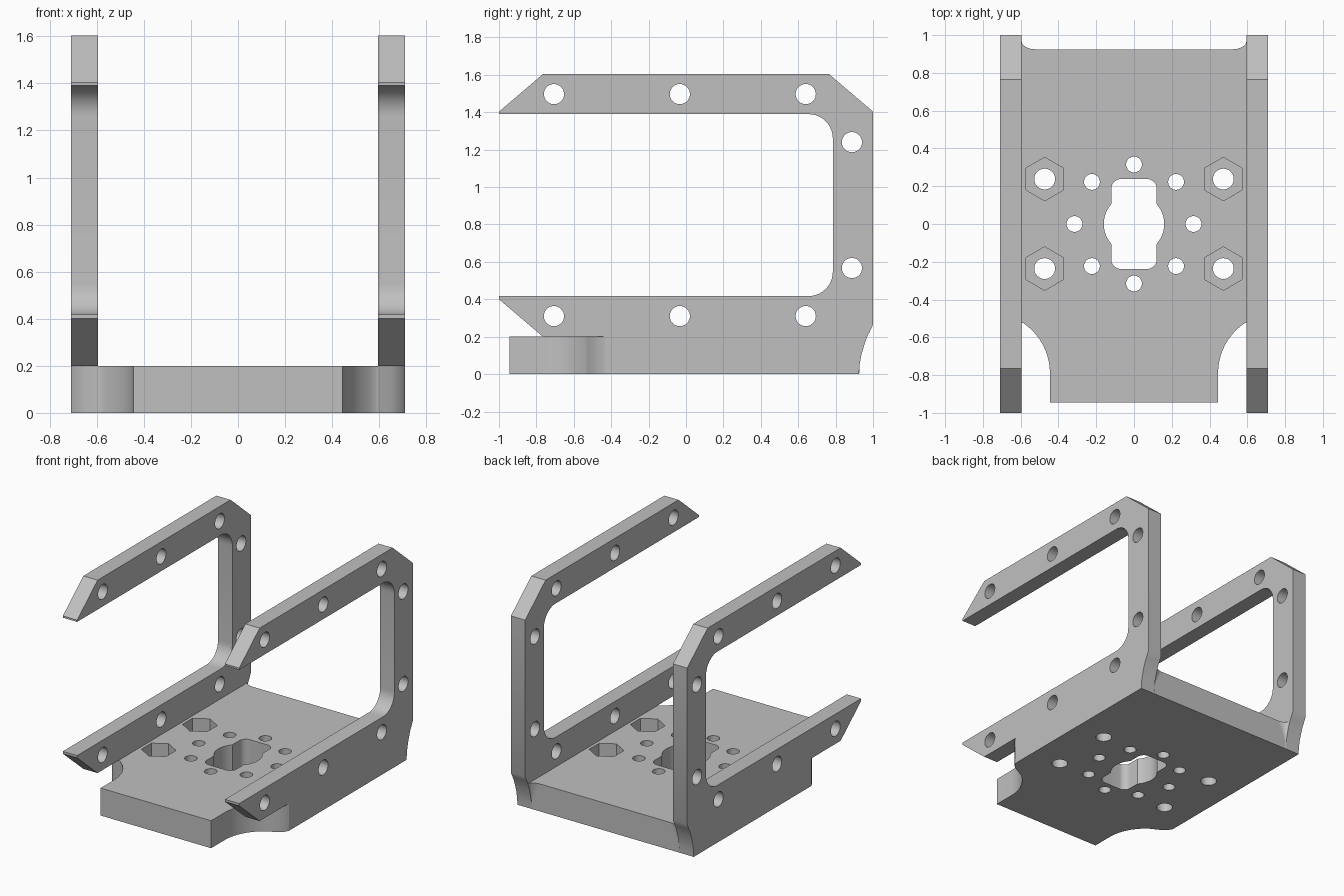
import bpy, bmesh, math
from mathutils import Vector

if "Cube" in bpy.data.objects:
    bpy.data.objects.remove(bpy.data.objects["Cube"], do_unlink=True)

grey = bpy.data.materials.new("plain grey")
grey.use_nodes = True
colour = (0.53, 0.53, 0.53, 1)
grey.diffuse_color = colour
grey.node_tree.nodes["Principled BSDF"].inputs["Base Color"].default_value = colour

INNER, OUTER, FLOOR = 0.595, 0.71, 0.2


def finish(name, bm):
    bmesh.ops.recalc_face_normals(bm, faces=bm.faces)
    mesh = bpy.data.meshes.new(name)
    bm.to_mesh(mesh)
    bm.free()
    mesh.materials.append(grey)
    obj = bpy.data.objects.new(name, mesh)
    bpy.context.collection.objects.link(obj)
    return obj


def prism(name, outline, axis, low, high):
    """Extrude an outline: (x, y) along z, or (y, z) along x."""
    place = (lambda a, b: (a, b, low)) if axis == "z" else (lambda a, b: (low, a, b))
    step = Vector((0, 0, high - low)) if axis == "z" else Vector((high - low, 0, 0))
    bm = bmesh.new()
    face = bm.faces.new([bm.verts.new(place(a, b)) for a, b in outline])
    out = bmesh.ops.extrude_face_region(bm, geom=[face])
    moved = [v for v in out["geom"] if isinstance(v, bmesh.types.BMVert)]
    bmesh.ops.translate(bm, vec=step, verts=moved)
    return finish(name, bm)


def arc(a, b, radius, start, end, steps=10):
    angles = [math.radians(start + (end - start) * i / steps) for i in range(steps + 1)]
    return [(a + radius * math.cos(t), b + radius * math.sin(t)) for t in angles]


def ring(a, b, radius, sides=32, turn=0):
    return arc(a, b, radius, turn, turn + 360, sides)[:-1]


def cut(obj, cutter):
    cutter.hide_render = True
    mod = obj.modifiers.new("cut", "BOOLEAN")
    mod.operation, mod.solver, mod.object = "DIFFERENCE", "EXACT", cutter
    bpy.ops.object.select_all(action="DESELECT")
    bpy.context.view_layer.objects.active = obj
    obj.select_set(True)
    bpy.ops.object.modifier_apply(modifier=mod.name)
    bpy.data.objects.remove(cutter, do_unlink=True)


def drill(obj, axis, holes, radius, low, high, sides=32, turn=0):
    for a, b in holes:
        cut(obj, prism("cutter", ring(a, b, radius, sides, turn), axis, low, high))


# Curved front corner relief: hollow sweep, then a rounded run-out to the side
relief = arc(0.765, -0.79, 0.32, 180, 124) + [(0.65, -0.492), (0.688, -0.466), (OUTER, -0.43)]

# Base plate
front = [p for p in relief if p[0] < INNER]
right_half = [(0.445, -0.945)] + front + [(INNER, -0.522), (INNER, 0.925)]
base = prism("base_plate", right_half + [(-x, y) for x, y in reversed(right_half)], "z", 0, FLOOR)

# Central opening: rounded slot crossed by a round bore
slot = []
for sx, sy, start in ((1, 1, 0), (-1, 1, 90), (-1, -1, 180), (1, -1, 270)):
    slot += arc(sx * 0.07, sy * 0.188, 0.05, start, start + 90, 8)
cut(base, prism("cutter", slot, "z", -0.1, 0.3))
drill(base, "z", [(0, 0)], 0.16, -0.1, 0.3, 48)

# Bolt circle, corner bolts and their hexagonal nut pockets
bolts = ring(0, 0, 0.315, 8)
drill(base, "z", bolts, 0.042, -0.1, 0.3)
corners = [(x, y) for x in (-0.473, 0.473) for y in (-0.236, 0.238)]
drill(base, "z", corners, 0.115, 0.1, 0.3, 6, 30)
drill(base, "z", corners, 0.055, -0.1, 0.3)

# Side frames: open at the front, with chamfered tips and swept lower rear edge
rear_sweep = [(1, 0.265), (0.982, 0.225), (0.968, FLOOR), (0.951, 0.15),
              (0.937, 0.1), (0.928, 0.05), (0.925, 0)]
window = arc(0.655, 0.547, 0.13, -90, 0) + arc(0.655, 1.26, 0.13, 0, 90)
profile = ([(-1, 0.417)] + window
           + [(-1, 1.39), (-1, 1.403), (-0.765, 1.604), (0.765, 1.604), (1, 1.403)]
           + rear_sweep + [(-0.765, 0), (-0.765, FLOOR), (-1, 0.4)])
frame_holes = [(y, z) for y in (-0.706, -0.033, 0.64) for z in (0.31, 1.497)]
frame_holes += [(0.887, 0.567), (0.887, 1.24)]

for side, s in (("left", 1), ("right", -1)):
    frame = prism(side + "_side_frame", profile, "x", s * INNER, s * OUTER)
    outline = [(s * x, y) for x, y in [(0.445, -1.2)] + relief + [(0.8, -0.43), (0.8, -1.2)]]
    cut(frame, prism("cutter", outline, "z", -0.1, FLOOR))
    drill(frame, "x", frame_holes, 0.054, 0.5 * s, 0.8 * s)

    # Tapered rear fillet between base and frame
    bm = bmesh.new()
    rows = []
    for y, z in rear_sweep[2:]:
        depth = max(y - 0.925, 0.001)
        width = depth * 1.7
        curve = [(INNER - width * (1 - math.sin(t)), 0.925 + depth * (1 - math.cos(t)))
                 for t in [math.pi / 2 * i / 8 for i in range(9)]]
        rows.append([bm.verts.new((s * a, b, z)) for a, b in curve + [(INNER, 0.925)]])
    for upper, lower in zip(rows, rows[1:]):
        for i in range(len(upper)):
            j = (i + 1) % len(upper)
            bm.faces.new((upper[i], upper[j], lower[j], lower[i]))
    bm.faces.new(rows[0])
    bm.faces.new(rows[-1])
    finish(side + "_rear_fillet", bm)

# Smooth the curved walls, keep hard edges
bpy.ops.object.select_all(action="DESELECT")
for obj in bpy.context.collection.objects:
    if obj.type == "MESH" and obj.name.endswith(("plate", "frame", "fillet")):
        obj.select_set(True)
        bpy.context.view_layer.objects.active = obj
bpy.ops.object.shade_smooth_by_angle(angle=math.radians(30))
